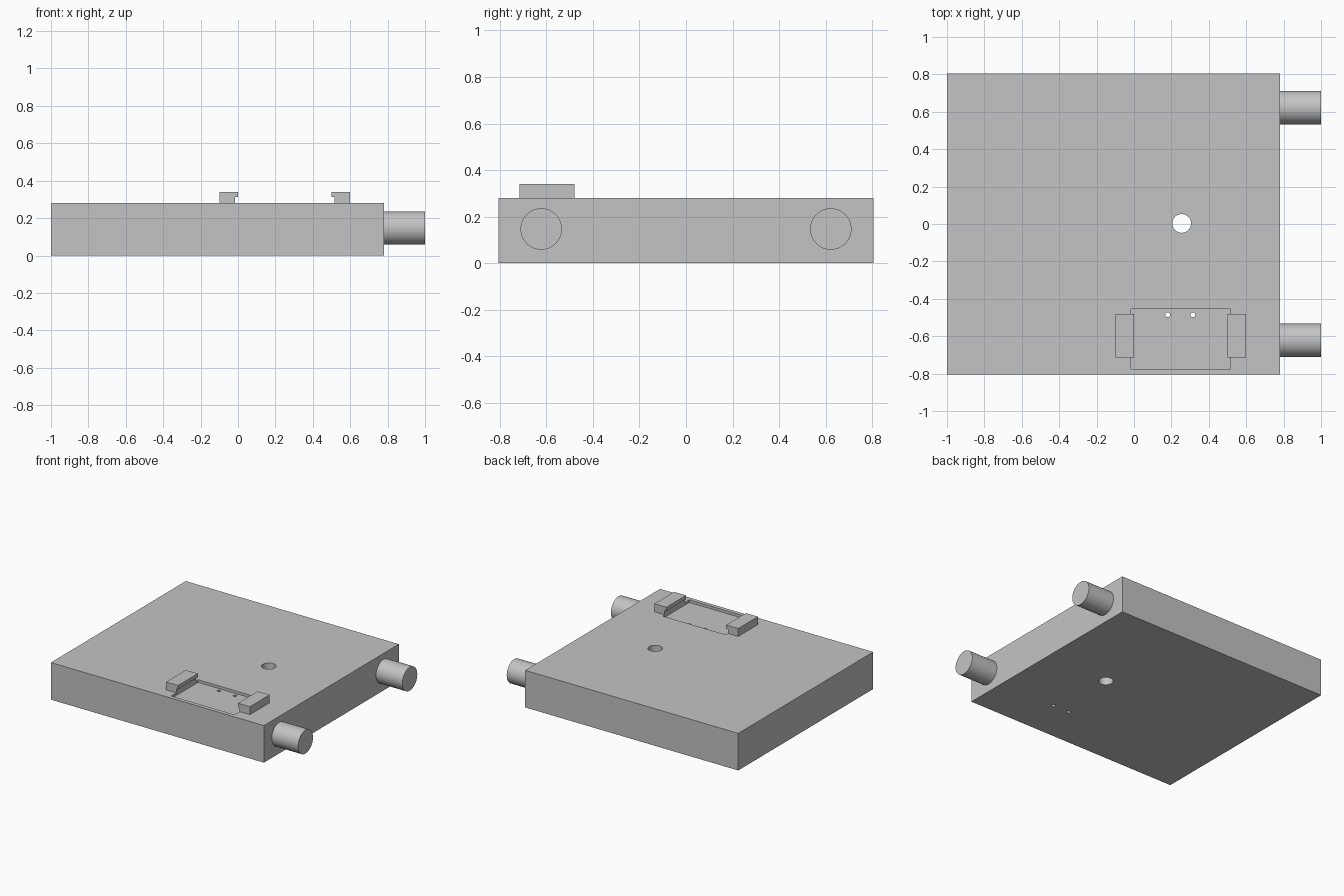
import bpy
import bmesh
import math
from mathutils import Matrix

default = bpy.data.objects.get("Cube")
if default:
    bpy.data.objects.remove(default, do_unlink=True)

grey = bpy.data.materials.new("plain_grey")
grey.use_nodes = True
colour = (0.55, 0.55, 0.55, 1)
grey.diffuse_color = colour
grey.node_tree.nodes["Principled BSDF"].inputs["Base Color"].default_value = colour


def finish(name, bm):
    mesh = bpy.data.meshes.new(name)
    bmesh.ops.recalc_face_normals(bm, faces=bm.faces)
    bm.to_mesh(mesh)
    bm.free()
    mesh.materials.append(grey)
    obj = bpy.data.objects.new(name, mesh)
    bpy.context.collection.objects.link(obj)
    return obj


def box(name, low, high):
    bm = bmesh.new()
    bmesh.ops.create_cube(bm, size=1)
    for v in bm.verts:
        v.co = [a + (c + 0.5) * (b - a) for a, b, c in zip(low, high, v.co)]
    return finish(name, bm)


def cylinder(name, centre, radius, length, axis="Z", sides=48):
    bm = bmesh.new()
    turn = Matrix.Rotation(math.pi / 2, 4, "Y") if axis == "X" else Matrix()
    bmesh.ops.create_cone(bm, cap_ends=True, segments=sides, radius1=radius,
                          radius2=radius, depth=length,
                          matrix=Matrix.Translation(centre) @ turn)
    return finish(name, bm)


def smooth(obj):
    bpy.ops.object.select_all(action="DESELECT")
    obj.select_set(True)
    bpy.context.view_layer.objects.active = obj
    bpy.ops.object.shade_smooth_by_angle(angle=math.radians(30))


# Main block
block = box("block", (-1, -0.805, 0), (0.78, 0.805, 0.28))

# Shallow pocket, large through hole and two small through holes
cutters = [box("pocket_cutter", (-0.015, -0.775, 0.26), (0.515, -0.455, 0.4)),
           cylinder("hole_cutter", (0.255, 0.003, 0.14), 0.05, 1)]
for x in (0.18, 0.315):
    cutters.append(cylinder("small_hole_cutter", (x, -0.485, 0.14), 0.013, 1, sides=24))
for cutter in cutters:
    cutter.hide_render = True
    mod = block.modifiers.new("cut", "BOOLEAN")
    mod.operation = "DIFFERENCE"
    mod.solver = "EXACT"
    mod.object = cutter

# Bake the cuts and drop the cutters
bpy.context.view_layer.update()
graph = bpy.context.evaluated_depsgraph_get()
cut_mesh = bpy.data.meshes.new_from_object(block.evaluated_get(graph))
block.modifiers.clear()
block.data = cut_mesh
for cutter in cutters:
    bpy.data.objects.remove(cutter, do_unlink=True)
smooth(block)

# Round pins on the side
for label, y in (("front", -0.622), ("back", 0.622)):
    smooth(cylinder(label + "_pin", (0.89, y, 0.147), 0.089, 0.22, "X"))

# Overhanging clips: an L-shaped profile, mirrored across the pocket
middle = 0.25
profile = [(0.35, 0.28), (0.35, 0.34), (0.25, 0.34), (0.25, 0.312),
           (0.265, 0.312), (0.265, 0.28)]
for label, side in (("right", -1), ("left", 1)):
    bm = bmesh.new()
    face = bm.faces.new([bm.verts.new((middle + side * x, -0.715, z)) for x, z in profile])
    swept = bmesh.ops.extrude_face_region(bm, geom=[face])["geom"]
    bmesh.ops.translate(bm, vec=(0, 0.235, 0),
                        verts=[v for v in swept if isinstance(v, bmesh.types.BMVert)])
    finish(label + "_clip", bm)
